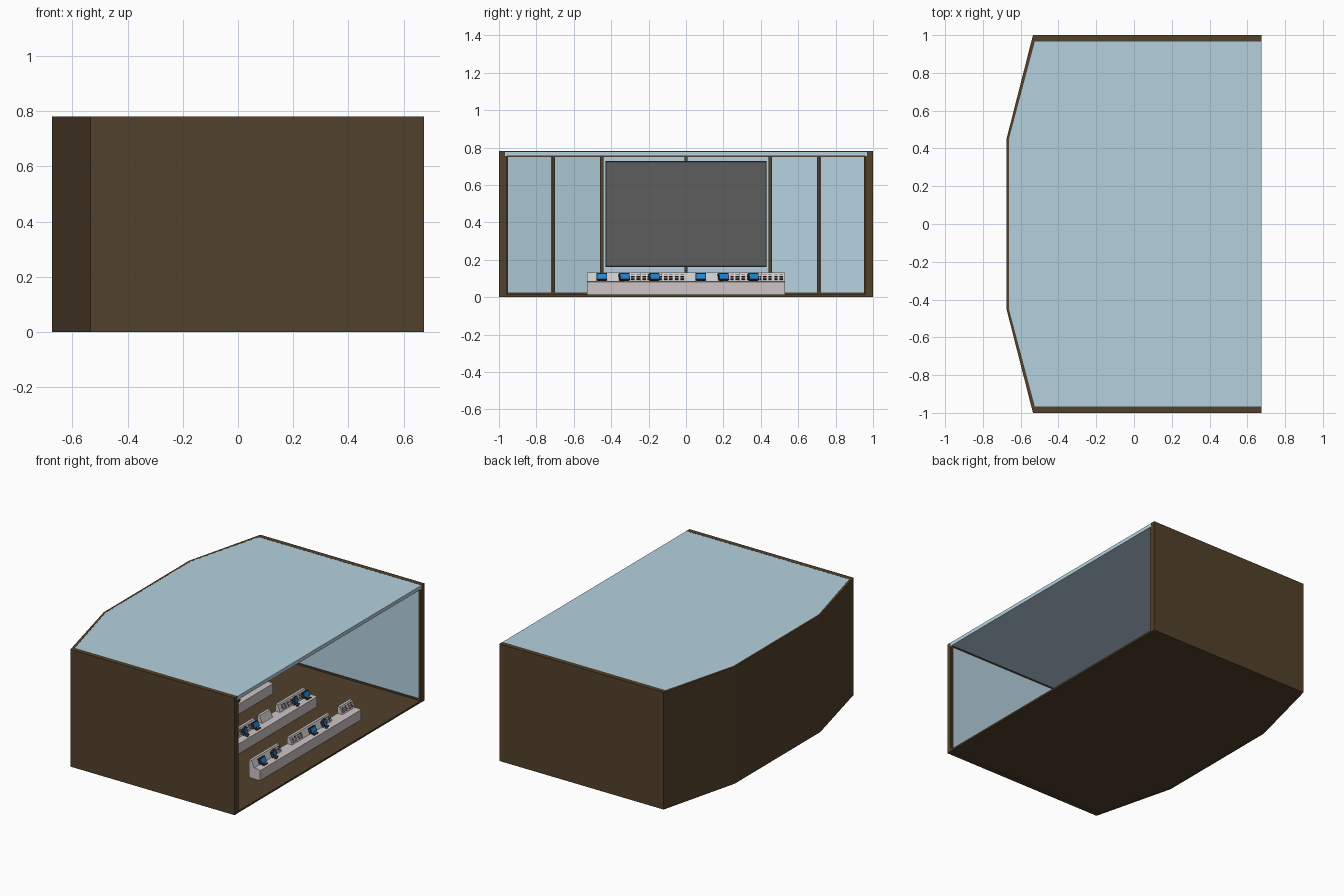
import bpy, bmesh, math
from mathutils import Matrix, Vector

if "Cube" in bpy.data.objects:
    bpy.data.objects.remove(bpy.data.objects["Cube"])


def material(name, rgb):
    m = bpy.data.materials.new(name)
    m.diffuse_color = (*rgb, 1)
    m.use_nodes = True
    m.node_tree.nodes["Principled BSDF"].inputs["Base Color"].default_value = m.diffuse_color
    return m


BROWN = material("brown", (0.085, 0.052, 0.024))
BLUE = material("pale_blue", (0.46, 0.64, 0.74))
GREY = material("screen_grey", (0.11, 0.11, 0.11))
DARK = material("dark_trim", (0.03, 0.03, 0.035))
DESK = material("desk", (0.62, 0.56, 0.56))
PANEL = material("panel_white", (0.72, 0.72, 0.72))
GLOW = material("monitor_blue", (0.01, 0.25, 0.75))
RED = material("button_red", (0.5, 0.04, 0.04))


def finish(name, bm, mat):
    bmesh.ops.recalc_face_normals(bm, faces=bm.faces)
    me = bpy.data.meshes.new(name)
    bm.to_mesh(me)
    bm.free()
    me.materials.append(mat)
    ob = bpy.data.objects.new(name, me)
    bpy.context.collection.objects.link(ob)


def extrude(name, outline, vec, mat):
    """Closed 3D outline swept along a vector."""
    bm = bmesh.new()
    f = bm.faces.new([bm.verts.new(p) for p in outline])
    r = bmesh.ops.extrude_face_region(bm, geom=[f])
    bmesh.ops.translate(bm, vec=vec, verts=[v for v in r["geom"] if isinstance(v, bmesh.types.BMVert)])
    finish(name, bm, mat)


def boxes(name, items, mat):
    """Many boxes in one mesh: (centre, size, tilt about y, turn about z)."""
    bm = bmesh.new()
    for c, s, tilt, turn in items:
        m = (Matrix.Translation(c) @ Matrix.Rotation(turn, 4, 'Z')
             @ Matrix.Rotation(tilt, 4, 'Y') @ Matrix.Diagonal((*s, 1)))
        bmesh.ops.create_cube(bm, size=1, matrix=m)
    finish(name, bm, mat)


def ring(side, knee, back, end=0.675):
    """Plan of the room from the open side round the bent back wall."""
    return [(end, -side), (knee, -side), (back, -0.45),
            (back, 0.45), (knee, side), (end, side)]


def band(name, outer, inner, z0, z1, mat):
    pts = [(x, y, z0) for x, y in outer + inner[::-1]]
    extrude(name, pts, (0, 0, z1 - z0), mat)


# Room shell
OUT = ring(1.0, -0.535, -0.675)
INN = ring(0.967, -0.525, -0.662)
FACE = ring(0.962, -0.52, -0.657, 0.662)
RAIL = ring(0.957, -0.515, -0.65)
band("outer_wall", OUT, INN, 0, 0.78, BROWN)
band("wall_lining", ring(0.967, -0.525, -0.662, 0.662), FACE, 0.012, 0.756, BLUE)
extrude("floor", [(x, y, 0.001) for x, y in INN], (0, 0, 0.012), BROWN)
extrude("ceiling", [(x, y, 0.755) for x, y in INN], (0, 0, 0.0245), BLUE)
band("floor_rail", INN, RAIL, 0.012, 0.024, BROWN)
band("ceiling_rail", INN, RAIL, 0.748, 0.7549, BROWN)

# Posts on the bent back wall and the open ends
posts = [((-0.653, 0, 0.385), (0.014, 0.018, 0.74), 0, 0)]
for s in (-1, 1):
    posts += [((-0.65, s * 0.45, 0.385), (0.018, 0.018, 0.74), 0, 0),
              ((-0.586, s * 0.71, 0.385), (0.014, 0.018, 0.74), 0, -s * 0.26),
              ((-0.513, s * 0.957, 0.385), (0.014, 0.012, 0.74), 0, 0),
              ((0.667, s * 0.963, 0.385), (0.015, 0.012, 0.74), 0, 0)]
boxes("wall_posts", posts, BROWN)

# Large wall screen
boxes("screen_frame", [((-0.635, 0, 0.445), (0.025, 0.862, 0.566), 0, 0)], DARK)
boxes("wall_screen", [((-0.631, 0, 0.445), (0.025, 0.85, 0.552), 0, 0)], GREY)

# Console rows
TILT = -0.4
U = Vector((math.sin(TILT), 0, math.cos(TILT)))     # up the slope
N = Vector((math.cos(TILT), 0, -math.sin(TILT)))    # out of the slope


def console(name, front, backs, monitors, panels):
    def prism(part, prof, y0, y1, mat):
        extrude(name + part, [(front + x, y0, z) for x, z in prof], (0, y1 - y0, 0), mat)

    prism("_desk", [(0, 0.012), (0, 0.08), (-0.012, 0.085), (-0.082, 0.085), (-0.082, 0.012)],
          -0.53, 0.53, DESK)
    frames, glass, keys, reds = [], [], [], []
    for k in (0, 0.53):
        for i, (a, b) in enumerate(backs):
            prism(f"_back_{i}", [(-0.045, 0.084), (-0.065, 0.131), (-0.082, 0.131), (-0.082, 0.084)],
                  a + k, b + k, PANEL)
        # monitors with stand and keyboard
        for y, turn in monitors:
            c = Vector((front - 0.042, y + k, 0.108))
            R = Matrix.Rotation(turn, 3, 'Z')
            frames.append((c, (0.018, 0.056, 0.036), TILT, turn))
            frames.append((c - Vector((0.002, 0, 0.018)), (0.018, 0.024, 0.012), 0, turn))
            glass.append((c + R @ N * 0.0085, (0.003, 0.048, 0.028), TILT, turn))
            keys.append((Vector((front - 0.02, y + k, 0.087)), (0.014, 0.042, 0.005), 0, turn))
        # sloped switch panels
        for y in panels:
            base = Vector((front - 0.045, y + k, 0.084))
            for r in range(4):
                for c in (-0.014, 0.014):
                    item = (base + U * (0.011 + r * 0.009) + Vector((0, c, 0)),
                            (0.006, 0.018, 0.004), TILT, 0)
                    (reds if c < 0 and r % 2 else keys).append(item)
    boxes(name + "_monitors", frames, DARK)
    boxes(name + "_monitor_glass", glass, GLOW)
    boxes(name + "_keys", keys, DARK)
    boxes(name + "_red_keys", reds, RED)


A = ([(-0.53, -0.24), (-0.13, 0.0)], [(-0.45, 0), (-0.33, 0.35)], [-0.27, -0.095, -0.035])
B = ([(-0.32, -0.03), (-0.51, -0.40)], [(-0.06, 0), (-0.17, 0.35)], [-0.27, -0.21, -0.115])
console("front_console", 0.535, *A)
console("middle_console", 0.21, *B)
console("rear_console", -0.115, *A)
